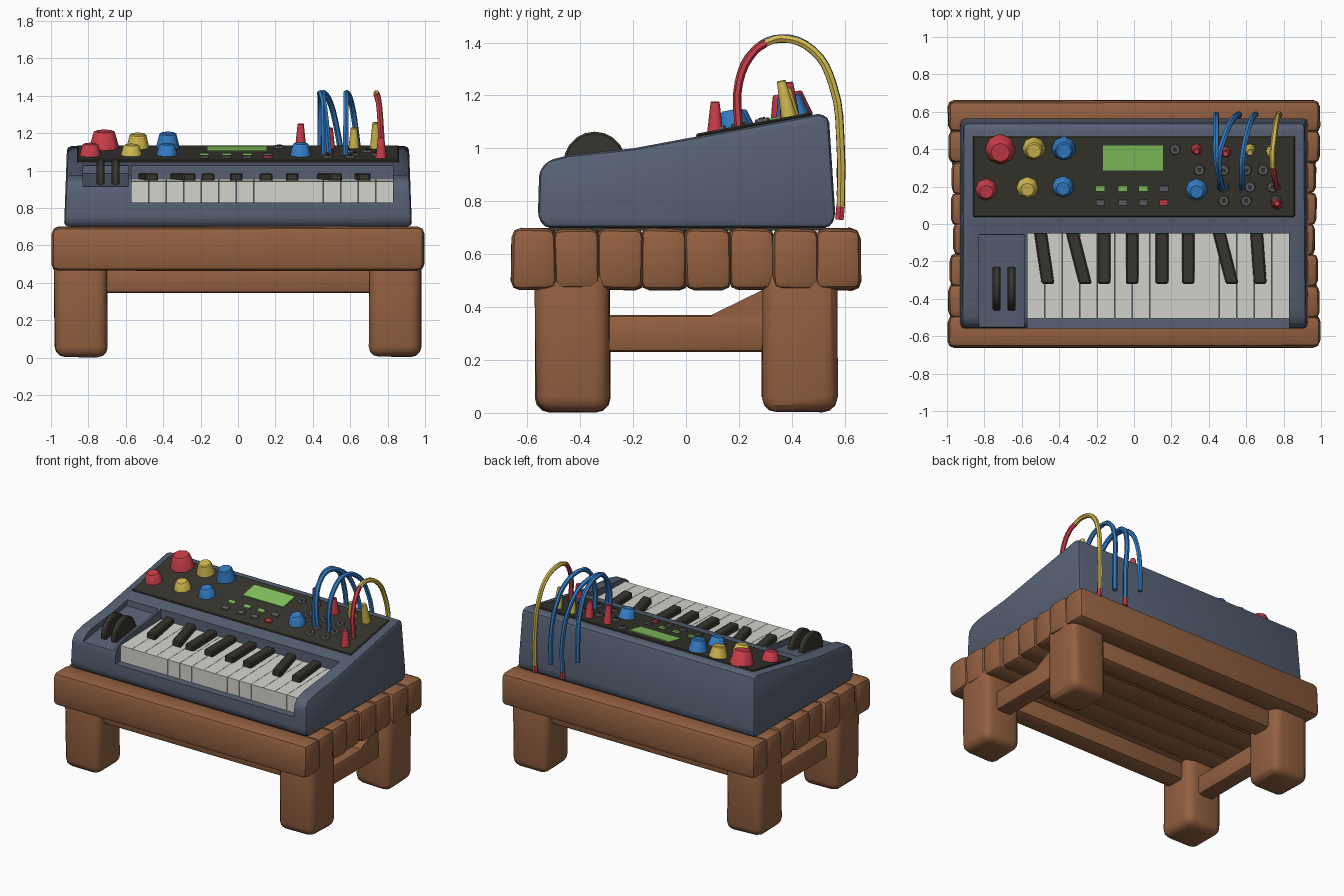
import bpy, bmesh, math, random
from mathutils import Matrix, Vector

if "Cube" in bpy.data.objects:
    bpy.data.objects.remove(bpy.data.objects["Cube"])

random.seed(4)
SLOPE = 0.186                      # tilt of the control panel
TILT = Matrix.Rotation(math.atan(SLOPE), 4, 'X')


def mat(name, r, g, b):
    m = bpy.data.materials.new(name)
    lin = [((c / 255 + 0.055) / 1.055) ** 2.4 for c in (r, g, b)]
    m.diffuse_color = (*lin, 1)
    m.use_nodes = True
    m.node_tree.nodes["Principled BSDF"].inputs["Base Color"].default_value = m.diffuse_color
    return m


WOOD = mat("wood brown", 147, 96, 64)
CASE = mat("slate case", 87, 97, 116)
DARK = mat("panel dark", 54, 53, 46)
IVORY = mat("key ivory", 212, 212, 205)
RED = mat("red", 200, 60, 72)
YELLOW = mat("yellow", 210, 185, 78)
BLUE = mat("blue", 52, 125, 198)
GREEN = mat("screen green", 132, 198, 94)
GREY = mat("metal grey", 98, 98, 104)


def finish(ob, bevel=0, segs=2, angle=30):
    """Bevel, apply modifiers and smooth."""
    if bevel:
        b = ob.modifiers.new("bevel", 'BEVEL')
        b.width, b.segments = bevel, segs
    bpy.ops.object.select_all(action='DESELECT')
    ob.select_set(True)
    bpy.context.view_layer.objects.active = ob
    bpy.ops.object.convert(target='MESH')
    bpy.ops.object.shade_smooth_by_angle(angle=math.radians(angle))
    return ob


def make(name, bm, material):
    bmesh.ops.recalc_face_normals(bm, faces=bm.faces)
    me = bpy.data.meshes.new(name)
    bm.to_mesh(me)
    bm.free()
    me.materials.append(material)
    ob = bpy.data.objects.new(name, me)
    bpy.context.collection.objects.link(ob)
    return ob


def prism(name, profile, x0, x1, material, taper=None):
    """Extrude a (y, z) profile along x; taper narrows the upper part."""
    bm = bmesh.new()
    f = bm.faces.new([bm.verts.new((x0, y, z)) for y, z in profile])
    ext = bmesh.ops.extrude_face_region(bm, geom=[f])
    for v in ext['geom']:
        if isinstance(v, bmesh.types.BMVert):
            v.co.x = x1
    if taper:
        for v in bm.verts:
            v.co.x *= 1 - taper * (v.co.z - 0.7)
    return make(name, bm, material)


def box(name, x0, x1, y0, y1, z0, z1, material, bevel=0, segs=2, jitter=0, lean=0):
    ob = prism(name, [(y0, z0), (y1, z0), (y1, z1), (y0, z1)], x0, x1, material)
    for v in ob.data.vertices:
        if v.co.y < (y0 + y1) / 2:
            v.co.x += lean
        v.co += Vector([random.uniform(-jitter, jitter) for _ in range(3)])
    return finish(ob, bevel, segs)


def panel_z(y):
    return 1.041 + SLOPE * y


def stud(name, x, y, r0, r1, h, sides, material, bevel=0, tilt=TILT):
    """Tapered round part standing on the tilted panel."""
    bm = bmesh.new()
    bmesh.ops.create_cone(bm, cap_ends=True, segments=sides, radius1=r0, radius2=r1, depth=h)
    move = Matrix.Translation((x, y, panel_z(y))) @ tilt @ Matrix.Translation((0, 0, h / 2 - 0.004))
    bmesh.ops.transform(bm, matrix=move, verts=bm.verts)
    return finish(make(name, bm, material), bevel, 1)


def plate(name, x, y, w, d, h, material, bevel=0):
    """Flat rectangular part on the tilted panel."""
    bm = bmesh.new()
    bmesh.ops.create_cube(bm, size=1)
    move = Matrix.Translation((x, y, panel_z(y))) @ TILT @ Matrix.Diagonal((w, d, h, 1))
    bmesh.ops.transform(bm, matrix=move, verts=bm.verts)
    return finish(make(name, bm, material), bevel, 1)


def cable(name, pts, r, material):
    cu = bpy.data.curves.new(name, 'CURVE')
    cu.dimensions = '3D'
    cu.bevel_depth, cu.bevel_resolution, cu.resolution_u = r, 1, 4
    cu.use_fill_caps = True
    sp = cu.splines.new('BEZIER')
    sp.bezier_points.add(len(pts) - 1)
    for p, co in zip(sp.bezier_points, pts):
        p.co = co
        p.handle_left_type = p.handle_right_type = 'AUTO'
    cu.materials.append(material)
    ob = bpy.data.objects.new(name, cu)
    bpy.context.collection.objects.link(ob)
    return finish(ob, angle=50)


# --- wooden table: planks, legs, rails
N = 8
for i in range(N):
    y0, y1 = -0.66 + 1.32 * i / N, -0.66 + 1.32 * (i + 1) / N
    e = 0.995 if i in (0, N - 1) else random.uniform(0.965, 0.995)
    box("table_plank", -e, e, y0 - 0.006 * (i > 0), y1 + 0.006 * (i < N - 1),
        0.465, 0.698, WOOD, 0.035, 2, 0.004)
for sx in (-1, 1):
    for sy in (-1, 1):
        leg = box("table_leg", sx * 0.84 - 0.14, sx * 0.84 + 0.14,
                  sy * 0.43 - 0.14, sy * 0.43 + 0.14, 0.005, 0.55, WOOD, 0.055, 3, 0.006)
        leg.name = "table_leg"
for sy in (-1, 1):
    box("long_rail", -0.75, 0.75, sy * 0.43 - 0.07, sy * 0.43 + 0.07, 0.345, 0.48, WOOD, 0.02)
for sx in (-1, 1):
    box("side_rail", sx * 0.84 - 0.06, sx * 0.84 + 0.06, -0.33, 0.33, 0.23, 0.37, WOOD, 0.02)
finish(prism("rail_brace", [(0.08, 0.35), (0.33, 0.35), (0.33, 0.475), (0.29, 0.465), (0.1, 0.372)],
             0.785, 0.895, WOOD))

# --- instrument case with the keybed and wheel tray cut away
case = prism("case", [(-0.535, 0.7), (-0.56, 0.74), (-0.555, 0.915), (-0.52, 0.955), (-0.44, 0.975),
                      (-0.2, 1.0), (0.5, 1.13), (0.54, 1.12), (0.565, 0.74), (0.545, 0.7)],
             -0.93, 0.93, CASE, taper=0.04)
bev = case.modifiers.new("edge", 'BEVEL')
bev.width, bev.segments = 0.025, 2
cutters = [
    prism("keybed_cutter", [(-0.7, 0.83), (-0.05, 0.83), (-0.05, 1.3), (-0.7, 1.3)], -0.57, 0.83, CASE),
    prism("tray_cutter", [(-0.7, 0.9), (-0.5, 0.92), (-0.06, 0.985), (-0.04, 1.3), (-0.7, 1.3)],
          -0.83, -0.585, CASE)]
for c in cutters:
    c.hide_render = True
    m = case.modifiers.new("cut", 'BOOLEAN')
    m.operation, m.object, m.solver = 'DIFFERENCE', c, 'EXACT'
finish(case)
for c in cutters:
    bpy.data.objects.remove(c)
box("case_base", -0.89, 0.89, -0.52, 0.53, 0.69, 0.715, DARK)

# --- pitch and modulation wheels
for x in (-0.735, -0.655):
    bm = bmesh.new()
    bmesh.ops.create_cone(bm, cap_ends=True, segments=20, radius1=0.118, radius2=0.118, depth=0.042)
    bmesh.ops.transform(bm, verts=bm.verts, matrix=Matrix.Translation((x, -0.345, 0.945))
                        @ Matrix.Rotation(math.pi / 2, 4, 'Y'))
    finish(make("control_wheel", bm, DARK), 0.008, 1)

# --- keys
K = 15
for i in range(K):
    w = 1.4 / K
    x = -0.57 + w * i
    finish(prism("white_key", [(-0.505, 0.825), (-0.04, 0.825), (-0.04, 0.955), (-0.505, 0.942)],
                 x + 0.001, x + w - 0.001, IVORY))
for x, lean in ((-0.5, 0.04), (-0.33, 0.07), (-0.16, 0), (-0.01, 0), (0.15, 0),
                (0.29, 0), (0.455, 0.07), (0.655, 0.02)):
    box("black_key", x - 0.034, x + 0.034, -0.32, -0.045, 0.94, 0.987, DARK, 0.008, 1, 0, lean)

# --- control panel, screen and buttons
plate("control_panel", 0, 0.255, 1.72, 0.44, 0.014, DARK, 0.005)
plate("screen", -0.005, 0.355, 0.32, 0.135, 0.026, GREEN)
for i, x in enumerate((-0.18, -0.06, 0.05, 0.16)):
    plate("button_upper", x, 0.192, 0.05, 0.03, 0.036, GREY if i == 3 else GREEN)
    plate("button_lower", x, 0.118, 0.045, 0.03, 0.036, RED if i == 3 else GREY)

# --- knobs
for x, y, r, h, m in ((-0.715, 0.4, 0.085, 0.1, RED), (-0.535, 0.405, 0.066, 0.085, YELLOW),
                      (-0.375, 0.405, 0.068, 0.09, BLUE), (-0.79, 0.185, 0.063, 0.072, RED),
                      (-0.57, 0.195, 0.063, 0.065, YELLOW), (-0.38, 0.2, 0.062, 0.068, BLUE),
                      (0.335, 0.185, 0.062, 0.075, BLUE)):
    stud("knob", x, y, r, r * 0.68, h, 8, m, 0.006)

# --- patch sockets
for x, y in ((0.22, 0.4), (0.35, 0.29), (0.48, 0.29), (0.6, 0.29), (0.69, 0.29), (0.48, 0.2), (0.62, 0.2),
             (0.74, 0.2), (0.48, 0.125), (0.6, 0.125), (0.76, 0.125)):
    stud("socket", x, y, 0.034, 0.026, 0.022, 8, GREY)
    stud("socket_hole", x, y, 0.013, 0.013, 0.026, 6, DARK)

# --- patch plugs
for x, y, h, a, m in ((0.335, 0.4, 0.14, 5, RED), (0.49, 0.385, 0.12, 5, RED), (0.62, 0.4, 0.12, 10, YELLOW),
                      (0.735, 0.39, 0.15, 12, YELLOW), (0.765, 0.11, 0.12, 0, RED)):
    stud("plug", x, y, 0.032, 0.018, h, 8, m, 0.004, Matrix.Rotation(math.radians(a), 4, 'X'))

# --- patch cables arching over the back; the last one changes colour part way
ARCH = [(0.2, 1.06), (0.2, 1.25), (0.26, 1.37), (0.36, 1.415), (0.48, 1.37), (0.555, 1.24), (0.585, 1.0)]


def arch(x0, xm, x1, zend):
    n = len(ARCH)
    xs = [x0 + (xm - x0) * min(1, i / 3) if i <= 3 else xm + (x1 - xm) * (i - 3) / (n - 4) for i in range(n)]
    return [(x, y, z) for x, (y, z) in zip(xs, ARCH)] + [(x1, 0.585, zend)]


for x0, xm, x1, zend in ((0.49, 0.44, 0.44, 0.89), (0.46, 0.455, 0.56, 0.78), (0.575, 0.58, 0.65, 0.82)):
    cable("blue_cable", arch(x0, xm, x1, zend), 0.016, BLUE)
p = arch(0.77, 0.74, 0.775, 0.76)
cable("red_cable", p[:3] + [(0.742, 0.3, 1.398)], 0.016, RED)
cable("yellow_cable", [(0.742, 0.3, 1.398)] + p[3:], 0.016, YELLOW)
for x, z in ((0.56, 0.74), (0.775, 0.73)):
    cable("cable_tip", [(x, 0.58, z), (x, 0.585, z + 0.05)], 0.018, RED)
